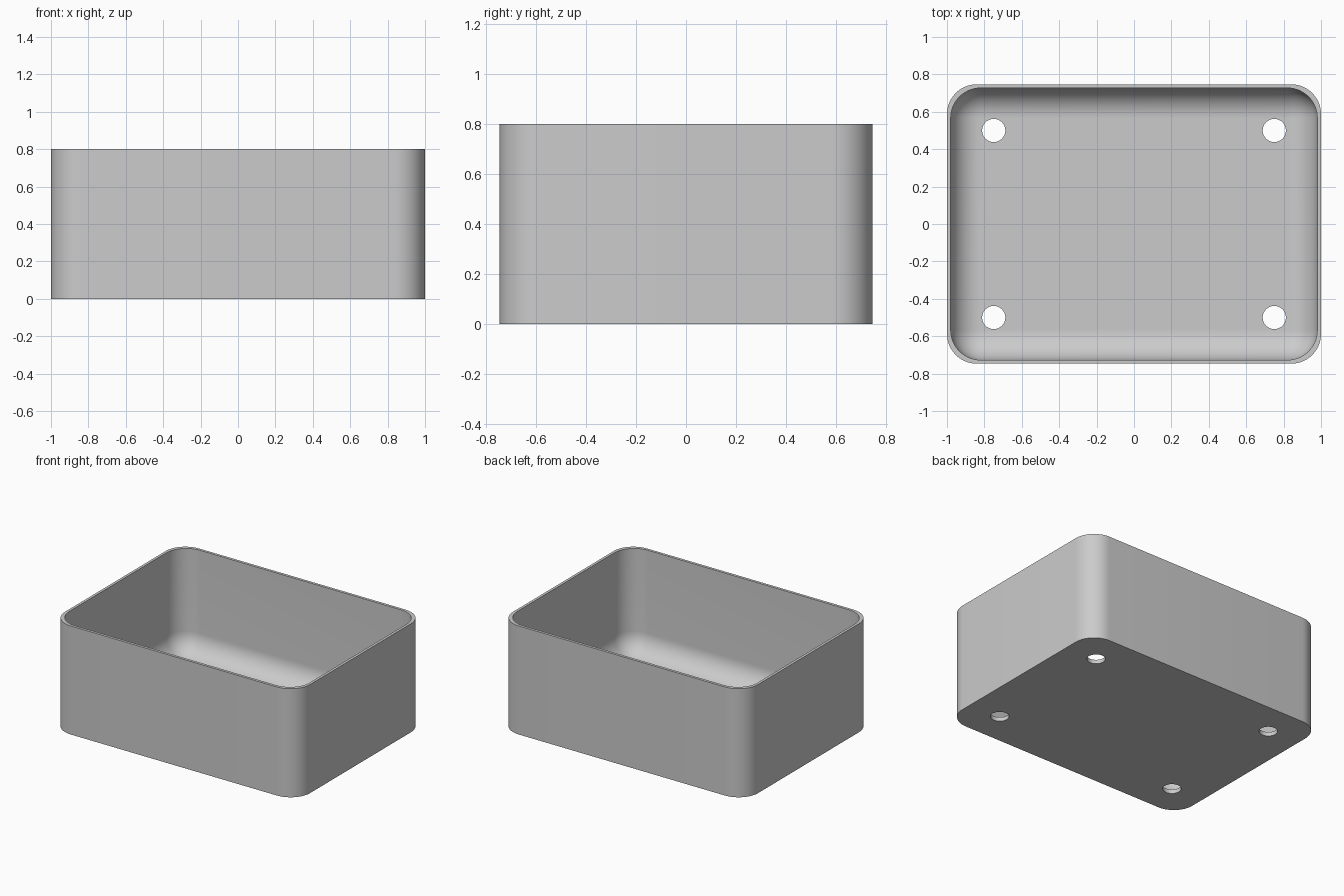
import bpy, bmesh, math

cube = bpy.data.objects.get("Cube")
if cube:
    bpy.data.objects.remove(cube, do_unlink=True)

HALF_X, HALF_Y, HEIGHT = 1.0, 0.747, 0.8
WALL, FLOOR, RADIUS = 0.02, 0.03, 0.16
HOLE_X, HOLE_Y, HOLE_RADIUS = 0.75, 0.5, 0.062
STEPS = 14

grey = bpy.data.materials.new("plain_grey")
grey.use_nodes = True
colour = (0.6, 0.6, 0.6, 1)
grey.diffuse_color = colour
grey.node_tree.nodes["Principled BSDF"].inputs["Base Color"].default_value = colour


def ring(bm, inset, radius, z):
    """Rounded rectangle of vertices at height z."""
    cx, cy = HALF_X - inset - radius, HALF_Y - inset - radius
    verts = []
    for quarter, (sx, sy) in enumerate(((1, 1), (-1, 1), (-1, -1), (1, -1))):
        for i in range(STEPS + 1):
            a = math.pi / 2 * (quarter + i / STEPS)
            verts.append(bm.verts.new((sx * cx + radius * math.cos(a),
                                       sy * cy + radius * math.sin(a), z)))
    return verts


# Tray shell: outer wall, rim, inner wall, then a rounded transition to the floor
bm = bmesh.new()
rings = [ring(bm, 0, RADIUS, 0), ring(bm, 0, RADIUS, HEIGHT),
         ring(bm, WALL, RADIUS, HEIGHT)]
for i in range(STEPS + 1):
    a = math.pi / 2 * i / STEPS
    inset = RADIUS * (1 - math.cos(a))
    rings.append(ring(bm, WALL + inset, RADIUS - inset,
                      FLOOR + RADIUS * (1 - math.sin(a))))
for low, high in zip(rings, rings[1:]):
    for i in range(len(low)):
        j = (i + 1) % len(low)
        bm.faces.new((low[i], low[j], high[j], high[i]))
bm.faces.new(rings[0][::-1])
bm.faces.new(rings[-1])
bmesh.ops.remove_doubles(bm, verts=bm.verts[:], dist=0.0001)
bmesh.ops.recalc_face_normals(bm, faces=bm.faces[:])
mesh = bpy.data.meshes.new("tray")
bm.to_mesh(mesh)
bm.free()
mesh.materials.append(grey)
tray = bpy.data.objects.new("tray", mesh)
bpy.context.collection.objects.link(tray)
bpy.context.view_layer.objects.active = tray
tray.select_set(True)

# Four round drain holes through the floor
for sx in (-1, 1):
    for sy in (-1, 1):
        bpy.ops.mesh.primitive_cylinder_add(vertices=40, radius=HOLE_RADIUS, depth=0.2,
                                            location=(sx * HOLE_X, sy * HOLE_Y, 0))
        cutter = bpy.context.object
        cutter.name = "hole_cutter"
        cutter.hide_render = True
        cutter.data.materials.append(grey)
        cut = tray.modifiers.new("drain_hole", 'BOOLEAN')
        cut.operation, cut.solver, cut.object = 'DIFFERENCE', 'EXACT', cutter
        bpy.context.view_layer.objects.active = tray
        bpy.ops.object.modifier_apply(modifier=cut.name)
        bpy.data.objects.remove(cutter, do_unlink=True)

bpy.ops.object.select_all(action='DESELECT')
tray.select_set(True)
bpy.context.view_layer.objects.active = tray
bpy.ops.object.shade_smooth_by_angle(angle=math.radians(30))
